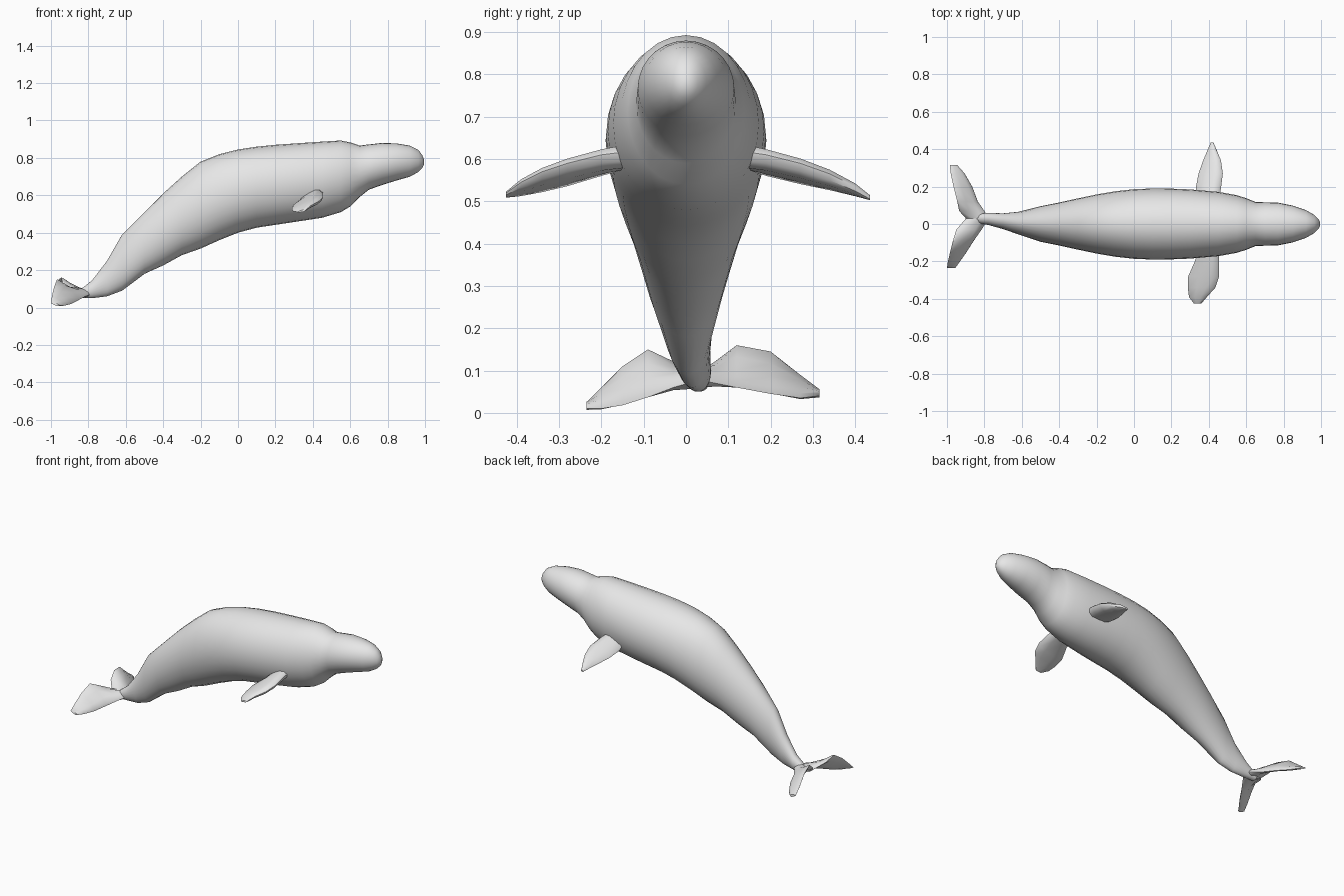
import bpy, bmesh, math
from mathutils import Vector

skin = bpy.data.materials.new("pale_grey_skin")
skin.diffuse_color = (0.8, 0.8, 0.8, 1)


def loft(name, rings):
    """Skin a list of equal-length point rings and cap both ends."""
    bm = bmesh.new()
    loops = [[bm.verts.new(p) for p in ring] for ring in rings]
    n = len(loops[0])
    for a, b in zip(loops, loops[1:]):
        for i in range(n):
            j = (i + 1) % n
            bm.faces.new((a[i], a[j], b[j], b[i]))
    bm.faces.new(loops[0])
    bm.faces.new(loops[-1])
    bmesh.ops.recalc_face_normals(bm, faces=bm.faces)
    me = bpy.data.meshes.new(name)
    bm.to_mesh(me)
    bm.free()
    me.materials.append(skin)
    ob = bpy.data.objects.new(name, me)
    bpy.context.collection.objects.link(ob)
    bpy.ops.object.select_all(action='DESELECT')
    ob.select_set(True)
    bpy.context.view_layer.objects.active = ob
    bpy.ops.object.shade_smooth_by_angle(angle=math.radians(50))
    return ob


def fin(name, stations):
    """Blade from stations: y, front x, front z, rear x, rear z, thickness."""
    # chord position and half thickness around a foil section
    foil = [(0, 0), (.08, .7), (.3, 1), (.65, .7), (.95, .3),
            (1, 0), (.95, -.3), (.65, -.7), (.3, -1), (.08, -.7)]
    rings = []
    for y, fx, fz, rx, rz, t in stations:
        a, b = Vector((fx, y, fz)), Vector((rx, y, rz))
        d = (b - a).normalized()
        up = Vector((d.z, 0, -d.x))
        rings.append([a.lerp(b, c) + up * h * t / 2 for c, h in foil])
    return loft(name, rings)


# Body: x, top z, bottom z, half width, sideways offset
sections = [
    (-.85, .09, .05, .024, .03), (-.78, .145, .05, .032, .027),
    (-.70, .25, .06, .042, .015), (-.62, .39, .09, .060, .005),
    (-.50, .51, .18, .095, 0), (-.40, .61, .225, .115, 0),
    (-.30, .70, .28, .137, 0), (-.20, .78, .315, .158, 0),
    (-.10, .82, .36, .175, 0), (0, .845, .40, .186, 0),
    (.10, .86, .427, .190, 0), (.20, .87, .442, .189, 0),
    (.30, .877, .457, .185, 0), (.45, .887, .48, .172, 0),
    (.55, .893, .51, .154, 0), (.60, .883, .54, .138, 0),
    (.65, .866, .59, .118, 0), (.70, .872, .63, .116, 0),
    (.77, .88, .655, .114, 0), (.85, .877, .68, .098, 0),
    (.92, .865, .70, .074, 0), (.965, .842, .725, .048, 0),
    (.985, .815, .745, .028, 0), (.995, .79, .765, .01, 0)]
N = 28
body = []
for x, top, bot, w, off in sections:
    mid, h = (top + bot) / 2, (top - bot) / 2
    body.append([(x, off + w * math.cos(2 * math.pi * i / N),
                  mid + h * math.sin(2 * math.pi * i / N)) for i in range(N)])
loft("body", body)

# Flippers, differently posed on each side
fin("left_flipper", [
    (.12, .45, .62, .34, .59, .06), (.19, .465, .61, .33, .565, .05),
    (.27, .475, .59, .345, .545, .045), (.34, .465, .565, .37, .53, .038),
    (.40, .44, .535, .395, .515, .028), (.435, .425, .51, .41, .505, .012)])
fin("right_flipper", [
    (-.12, .45, .62, .35, .59, .06), (-.20, .455, .61, .325, .565, .05),
    (-.28, .455, .59, .29, .54, .045), (-.34, .435, .57, .288, .525, .038),
    (-.39, .39, .545, .294, .515, .028), (-.425, .36, .52, .32, .51, .012)])

# Tail flukes, swept back with raised rear edges
fin("left_fluke", [
    (.02, -.77, .08, -.89, .075, .04), (.07, -.80, .07, -.935, .12, .035),
    (.12, -.835, .06, -.945, .16, .03), (.20, -.865, .045, -.965, .145, .028),
    (.27, -.905, .035, -.98, .09, .024), (.315, -.945, .04, -.985, .055, .014)])
fin("right_fluke", [
    (.04, -.77, .08, -.89, .075, .04), (-.03, -.815, .06, -.95, .12, .035),
    (-.09, -.857, .037, -.968, .15, .03), (-.15, -.895, .018, -.983, .11, .026),
    (-.20, -.93, .01, -.995, .06, .02), (-.235, -.955, .01, -1, .025, .012)])
